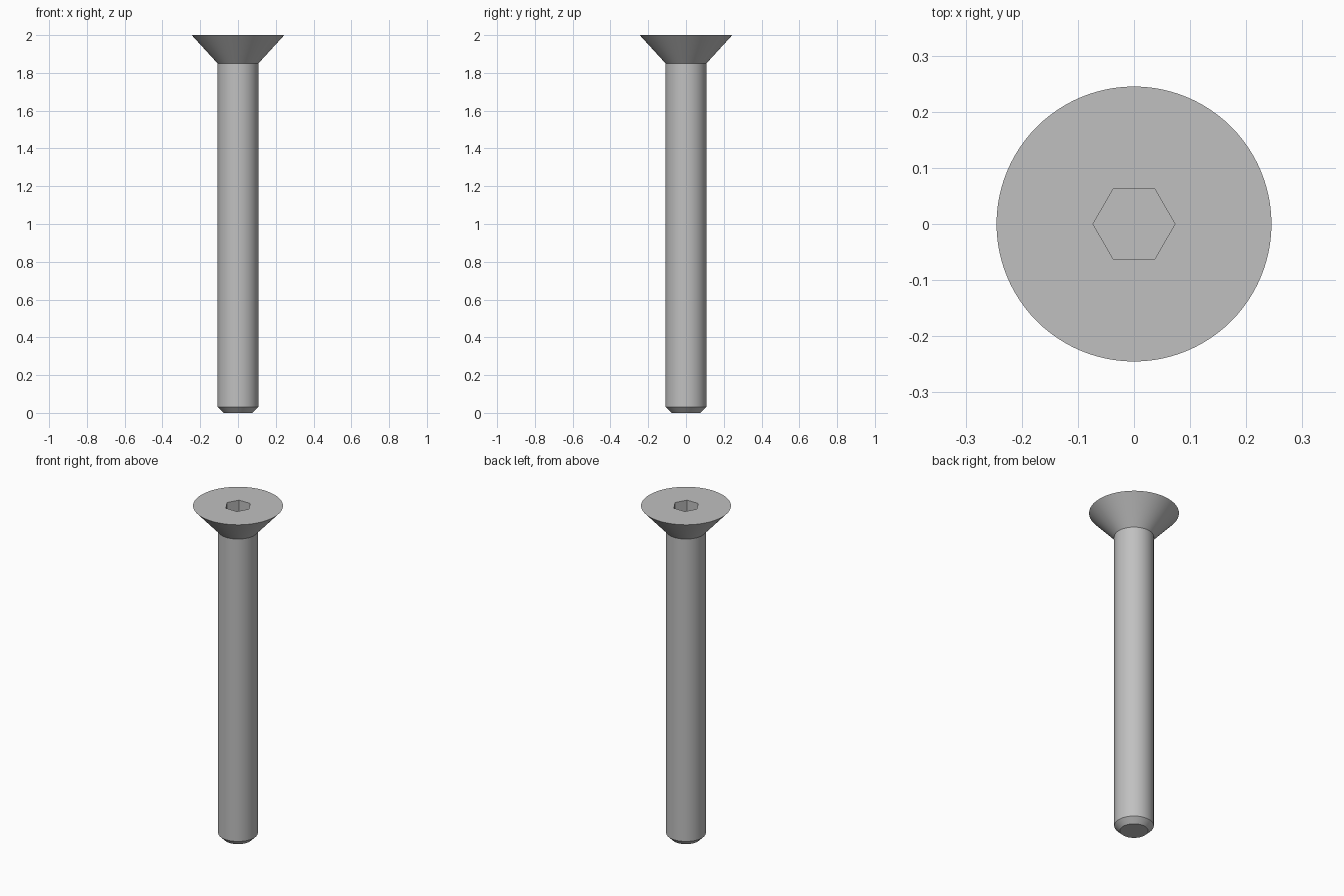
import bpy
import bmesh
from math import cos, sin, radians, tau

cube = bpy.data.objects.get("Cube")
if cube:
    bpy.data.objects.remove(cube, do_unlink=True)

# Single plain metal colour
steel = bpy.data.materials.new("grey steel")
steel.use_nodes = True
colour = (0.53, 0.53, 0.53, 1)
steel.diffuse_color = colour
steel.node_tree.nodes["Principled BSDF"].inputs["Base Color"].default_value = colour

SEGMENTS = 96
bm = bmesh.new()


def ring(radius, z, sides):
    return [bm.verts.new((radius * cos(tau * i / sides), radius * sin(tau * i / sides), z))
            for i in range(sides)]


def skin(lower, upper):
    n = len(lower)
    for i in range(n):
        j = (i + 1) % n
        bm.faces.new((lower[i], lower[j], upper[j], upper[i]))


def loop_edges(verts):
    return [bm.edges.get((v, verts[i - 1])) for i, v in enumerate(verts)]


# Chamfered tip, shank and countersunk head as one turned profile
profile = [(0.077, 0), (0.108, 0.031), (0.108, 1.85), (0.245, 2)]
rings = [ring(r, z, SEGMENTS) for r, z in profile]
for lower, upper in zip(rings, rings[1:]):
    skin(lower, upper)
bm.faces.new(rings[0][::-1])

# Hexagonal drive socket sunk into the head
rim = ring(0.073, 2, 6)
floor = ring(0.073, 1.91, 6)
skin(rim, floor)
bm.faces.new(floor)

# Flat top face around the socket
bmesh.ops.triangle_fill(bm, use_beauty=True, normal=(0, 0, 1),
                        edges=loop_edges(rings[-1]) + loop_edges(rim))
bmesh.ops.recalc_face_normals(bm, faces=bm.faces)

mesh = bpy.data.meshes.new("countersunk_screw")
bm.to_mesh(mesh)
bm.free()
mesh.materials.append(steel)
screw = bpy.data.objects.new("countersunk_screw", mesh)
bpy.context.collection.objects.link(screw)

bpy.ops.object.select_all(action="DESELECT")
screw.select_set(True)
bpy.context.view_layer.objects.active = screw
bpy.ops.object.shade_smooth_by_angle(angle=radians(25))
